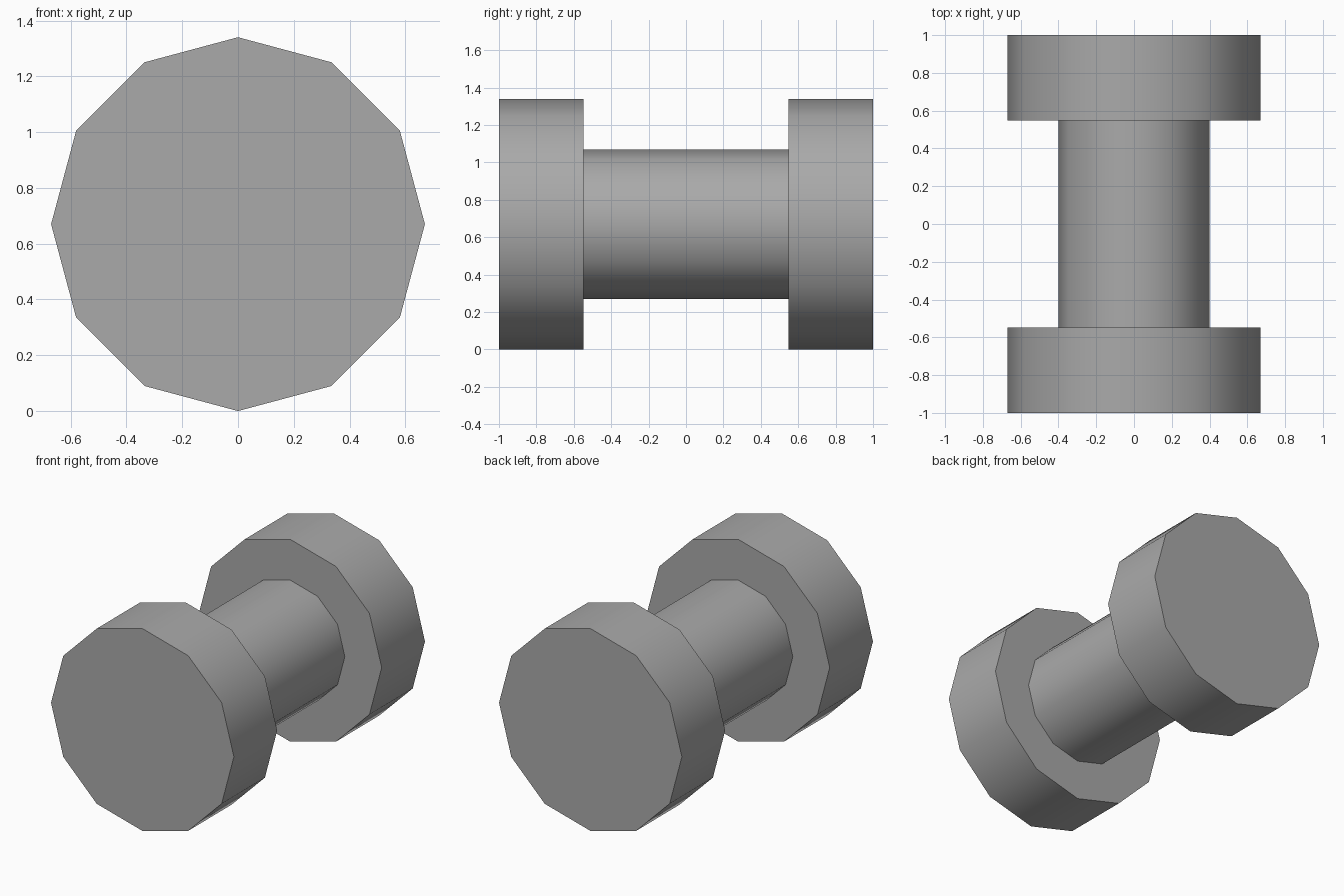
import bpy
import math

cube = bpy.data.objects.get("Cube")
if cube:
    bpy.data.objects.remove(cube, do_unlink=True)

RADIUS = 0.67      # end disc radius, also the axis height
SHAFT_RADIUS = 0.4
INNER = 0.547      # inner face of each end disc
SIDES = 12

# Plain grey, shared by every part
grey = bpy.data.materials.new("plain_grey")
colour = (0.4, 0.4, 0.4, 1)
grey.use_nodes = True
grey.diffuse_color = colour
grey.node_tree.nodes["Principled BSDF"].inputs["Base Color"].default_value = colour


def cylinder(name, radius, y0, y1, caps):
    """Twelve-sided cylinder lying along y, smooth around and sharp at the rims."""
    bpy.ops.mesh.primitive_cylinder_add(
        vertices=SIDES, radius=radius, depth=y1 - y0, end_fill_type=caps,
        location=(0, (y0 + y1) / 2, RADIUS), rotation=(math.pi / 2, 0, 0))
    part = bpy.context.object
    part.name = name
    part.data.materials.append(grey)
    bpy.ops.object.shade_smooth_by_angle(angle=math.radians(40))
    return part


# End discs and the shaft between them
cylinder("front_disc", RADIUS, -1, -INNER, 'NGON')
cylinder("back_disc", RADIUS, INNER, 1, 'NGON')
cylinder("shaft", SHAFT_RADIUS, -INNER, INNER, 'NOTHING')
